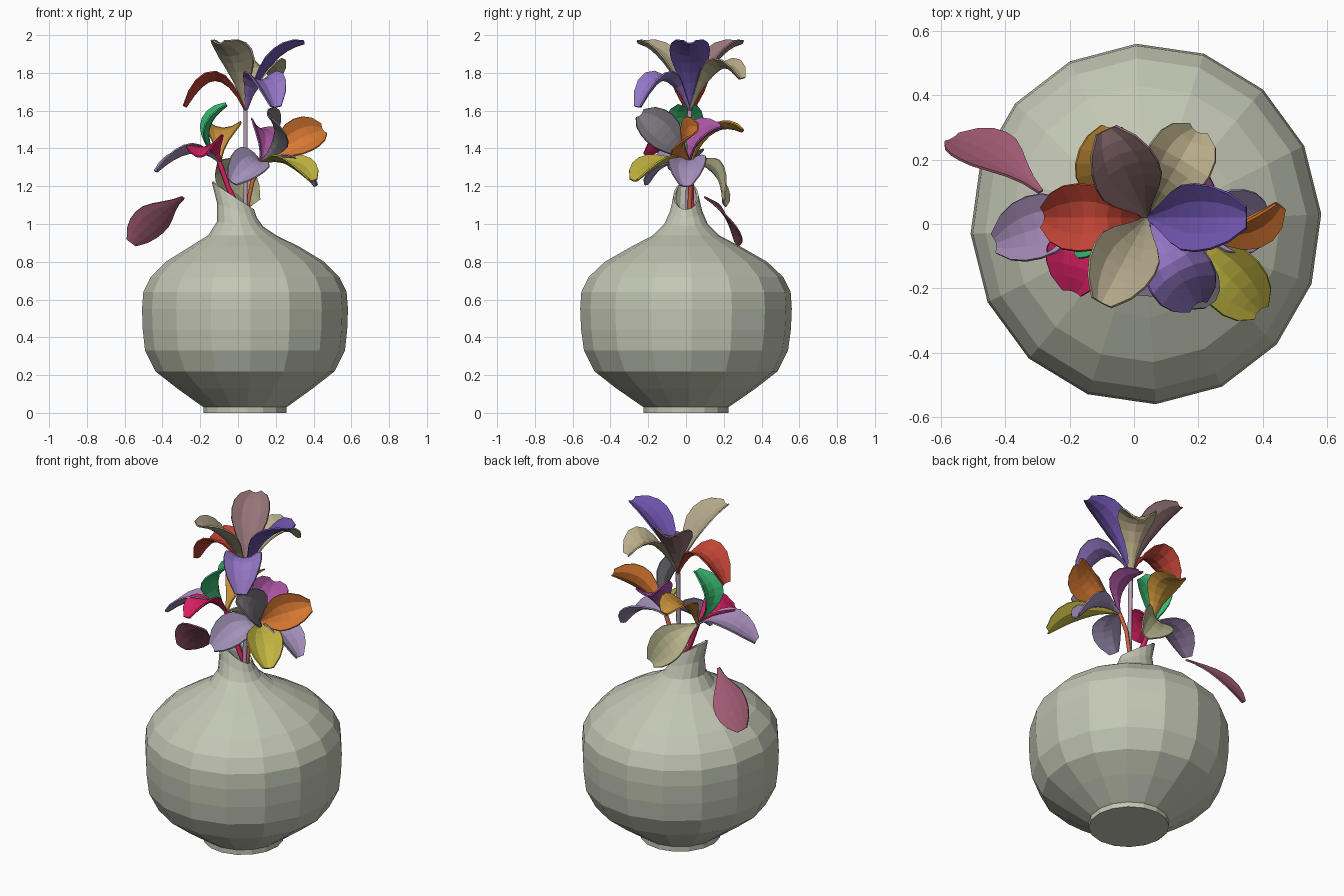
import bpy, math
from mathutils import Vector as V

if "Cube" in bpy.data.objects:
    bpy.data.objects.remove(bpy.data.objects["Cube"])

def material(obj, rgb):
    m = bpy.data.materials.new(obj.name + "_colour")
    m.diffuse_color = (*[c ** 1.5 for c in rgb], 1)
    m.use_nodes = True
    m.node_tree.nodes["Principled BSDF"].inputs["Base Color"].default_value = m.diffuse_color
    obj.data.materials.append(m)

def grid_mesh(name, verts, faces, rgb, thick):
    me = bpy.data.meshes.new(name)
    me.from_pydata(verts, [], faces)
    ob = bpy.data.objects.new(name, me)
    bpy.context.collection.objects.link(ob)
    material(ob, rgb)
    mod = ob.modifiers.new("thickness", 'SOLIDIFY')
    mod.thickness = thick
    return ob

# Vase: 16-sided rings (z, x radius, y radius, x centre, slope)
def vase():
    n = 16
    rings = [(0, .22, .225, .037, 0), (.03, .22, .225, .037, 0), (.04, .235, .24, .037, 0),
             (.13, .36, .37, .037, 0), (.22, .475, .485, .037, 0), (.33, .53, .541, .037, 0),
             (.44, .542, .556, .037, 0), (.55, .546, .561, .037, 0), (.64, .539, .555, .037, 0),
             (.72, .50, .515, .037, 0), (.80, .42, .43, .037, 0), (.88, .29, .29, .035, 0),
             (.94, .18, .175, .022, 0), (1.0, .122, .115, .01, -.1), (1.07, .105, .085, -.005, -.35),
             (1.15, .112, .066, -.027, -.65)]
    verts = []
    for z, rx, ry, cx, s in rings:
        for i in range(n):
            a = 2 * math.pi * i / n + .055
            dx = rx * math.cos(a)
            verts.append((cx + dx, ry * math.sin(a), z + s * dx))
    faces = [list(range(n))[::-1]]
    for k in range(len(rings) - 1):
        for i in range(n):
            j = (i + 1) % n
            faces.append((k*n + i, k*n + j, k*n + n + j, k*n + n + i))
    grid_mesh("vase", verts, faces, (.665, .685, .59), .012)

# Petal: arched blade from base through mid to tip, edges raised on the upper side
def petal(name, base, mid, tip, rgb, half=.105, cup=.05):
    b, m, t = V(base), V(mid), V(tip)
    c = 2 * m - (b + t) / 2
    side = (c - b).cross(t - b).normalized()
    widths = [.09, .22, .45, .73, .95, 1, .93, .72, .32]
    rows = len(widths)
    verts, faces = [], []
    for i, w in enumerate(widths):
        s = i / (rows - 1)
        p = b * (1-s)**2 + c * 2*s*(1-s) + t * s*s
        tan = ((c - b) * (1-s) + (t - c) * s).normalized()
        up = side.cross(tan)
        if up.dot(m - (b + t) / 2) < 0:
            up = -up
        for u in (-1, -.5, 0, .5, 1):
            verts.append(p + side * u * half * w + up * cup * w * (u*u - .3))
    for i in range(rows - 1):
        for j in range(4):
            k = i * 5 + j
            faces.append((k, k + 1, k + 6, k + 5))
    ob = grid_mesh(name, verts, faces, rgb, .008)
    ob.modifiers[0].offset = 0

def stem(name, pts, rgb, r=.012):
    cu = bpy.data.curves.new(name, 'CURVE')
    cu.dimensions = '3D'
    cu.bevel_depth, cu.bevel_resolution, cu.use_fill_caps = r, 1, True
    sp = cu.splines.new('POLY')
    sp.points.add(len(pts) - 1)
    for p, co in zip(sp.points, pts):
        p.co = (*co, 1)
    ob = bpy.data.objects.new(name, cu)
    bpy.context.collection.objects.link(ob)
    material(ob, rgb)

vase()

# Top flower: three upright petals and three drooping ones (angle, mid r/z, tip r/z)
top = V((.04, .02, 1.6))
for name, deg, mr, mz, tr, tz, rgb in [
        ("violet", 0, .13, 1.86, .31, 1.96, (.29, .2, .56)),
        ("mauve", 115, .13, 1.86, .3, 1.96, (.46, .32, .33)),
        ("tan_front", 242, .13, 1.86, .3, 1.96, (.58, .53, .4)),
        ("tan_back", 60, .17, 1.83, .31, 1.77, (.62, .56, .4)),
        ("red", 180, .16, 1.775, .32, 1.62, (.66, .15, .11)),
        ("lilac", 300, .16, 1.775, .31, 1.62, (.44, .32, .68))]:
    d = V((math.cos(math.radians(deg)), math.sin(math.radians(deg)), 0))
    petal("top_petal_" + name, top, (top.x + d.x*mr, top.y + d.y*mr, mz),
          (top.x + d.x*tr, top.y + d.y*tr, tz), rgb)
stem("top_stem", [(.035, .01, .5), (.04, .01, 1.1), top], (.6, .48, .6), .013)

# Right flower, facing front right
right = (.12, .02, 1.32)
for name, mid, tip, rgb in [
        ("orange", (.3, -.02, 1.44), (.45, .06, 1.5), (.78, .33, .1)),
        ("grey", (.21, -.11, 1.47), (.16, -.24, 1.58), (.34, .32, .35)),
        ("yellow", (.27, -.14, 1.33), (.39, -.27, 1.23), (.66, .6, .14)),
        ("lavender_right", (.28, .01, 1.33), (.41, 0, 1.2), (.52, .43, .63)),
        ("lavender_left", (.08, -.11, 1.33), (-.03, -.2, 1.22), (.52, .44, .63)),
        ("magenta", (.15, .07, 1.47), (.11, .19, 1.51), (.54, .2, .5))]:
    petal("right_petal_" + name, right, mid, tip, rgb, .1)
stem("right_stem", [(.04, 0, .6), (.05, .02, 1.1), (.075, .025, 1.22), right], (.7, .25, .14))

# Left flower, facing back left
left = (-.1, .03, 1.33)
for name, mid, tip, rgb in [
        ("lavender", (-.26, 0, 1.385), (-.43, -.06, 1.28), (.5, .39, .58)),
        ("crimson", (-.16, -.07, 1.42), (-.19, -.21, 1.36), (.78, .06, .25)),
        ("green", (-.165, 0, 1.5), (-.06, -.01, 1.63), (.12, .6, .3)),
        ("amber", (-.085, .15, 1.5), (-.07, .3, 1.49), (.7, .44, .12)),
        ("olive", (-.035, .165, 1.27), (.09, .2, 1.11), (.62, .6, .42))]:
    petal("left_petal_" + name, left, mid, tip, rgb, .1, .04)
stem("left_stem", [(.03, .02, .6), (.02, .03, 1.05), (-.05, .03, 1.19), left], (.78, .06, .25), .014)

# Loose petal falling past the shoulder
petal("fallen_petal", (-.29, .1, 1.14), (-.435, .215, 1.035), (-.565, .265, .9),
      (.5, .22, .31), .1, .015)
